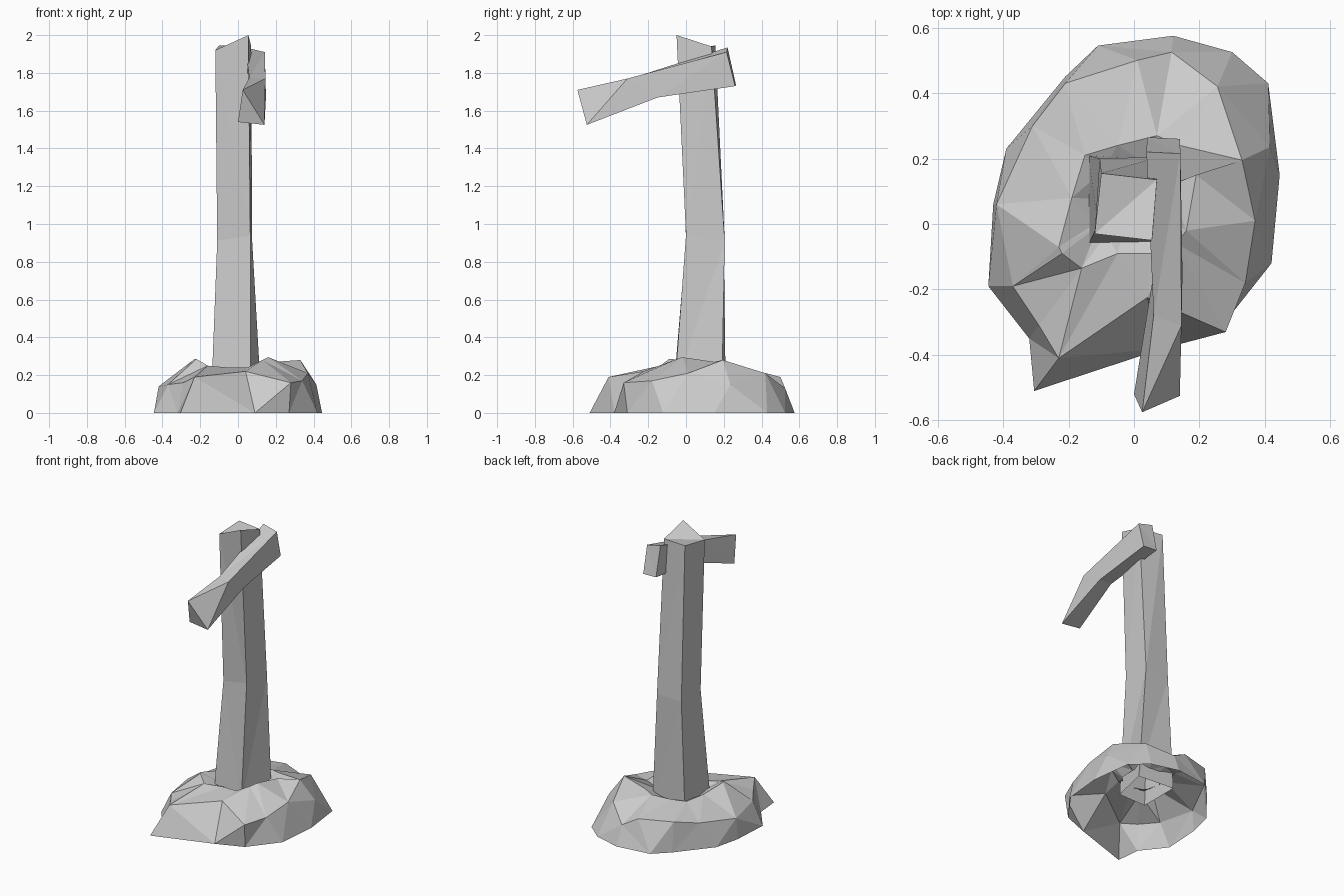
import bpy, bmesh
from mathutils import Vector

if "Cube" in bpy.data.objects:
    bpy.data.objects.remove(bpy.data.objects["Cube"])


def loft(name, rings, cap_start=False, cap_end=False):
    """Bridge rings of equal length into a flat-shaded skin."""
    bm = bmesh.new()
    loops = [[bm.verts.new(p) for p in ring] for ring in rings]
    n = len(rings[0])
    for a, b in zip(loops, loops[1:]):
        for i in range(n):
            j = (i + 1) % n
            bm.faces.new((a[i], a[j], b[j], b[i]))
    if cap_start:
        bm.faces.new(loops[0][::-1])
    if cap_end:
        bm.faces.new(loops[-1])
    bmesh.ops.remove_doubles(bm, verts=bm.verts, dist=0.0005)
    bmesh.ops.triangulate(bm, faces=[f for f in bm.faces if len(f.verts) > 3])
    bmesh.ops.recalc_face_normals(bm, faces=bm.faces)
    mesh = bpy.data.meshes.new(name)
    bm.to_mesh(mesh)
    bm.free()
    obj = bpy.data.objects.new(name, mesh)
    bpy.context.collection.objects.link(obj)
    return obj


# Post: four-sided, slightly bent, open below, slanted top
post = [
    [(-.14, -.065, .13), (.065, -.06, .13), (.12, .19, .13), (-.14, .21, .13)],
    [(-.11, 0, .91), (.065, .0, .94), (.075, .205, .91), (-.105, .20, .90)],
    [(-.12, -.03, 1.92), (.055, -.05, 2.0), (.07, .135, 1.94), (-.10, .155, 1.945)],
]
loft("post", post, cap_end=True)

# Crossbar: bent plank on the right of the post, with a chipped front corner
tip = (.14, -.525, 1.525)
crossbar = [
    [(0, -.52, 1.54), tip, tip, (.025, -.575, 1.71)],
    [(.06, -.15, 1.67), (.148, -.15, 1.67), (.145, -.31, 1.77), (.06, -.28, 1.775)],
    [(.04, .265, 1.735), (.14, .26, 1.73), (.142, .215, 1.91), (.038, .22, 1.935)],
]
bar = loft("crossbar", crossbar, cap_end=True)
# close the triangular front end
bm = bmesh.new()
bm.from_mesh(bar.data)
bmesh.ops.holes_fill(bm, edges=[e for e in bm.edges if e.is_boundary])
bmesh.ops.recalc_face_normals(bm, faces=bm.faces)
bm.to_mesh(bar.data)
bm.free()

# Mound: spokes of foot (x, y), shoulder (x, y, z) and crest (x, y, z)
spokes = [
    (-.305, -.51, -.23, -.41, .19, -.05, -.09, .24),
    (.09, -.38, .04, -.225, .22, .05, -.09, .24),
    (.27, -.31, .28, -.33, .16, .13, -.06, .28),
    (.42, -.12, .34, -.18, .17, .16, -.02, .295),
    (.445, .15, .37, .01, .21, .19, .15, .27),
    (.41, .43, .415, .235, .15, .33, .195, .28),
    (.30, .525, .255, .42, .21, .14, .24, .26),
    (.12, .575, .115, .525, .13, .07, .27, .25),
    (-.11, .545, .01, .50, .19, -.05, .24, .24),
    (-.21, .45, -.21, .43, .20, -.15, .21, .24),
    (-.39, .23, -.31, .30, .17, -.19, .08, .25),
    (-.43, .06, -.42, .06, .14, -.23, -.07, .285),
    (-.445, -.19, -.37, -.19, .15, -.22, -.09, .285),
    (-.32, -.35, -.29, -.31, .16, -.16, -.135, .25),
]
foot = [(s[0], s[1], 0) for s in spokes]
shoulder = [s[2:5] for s in spokes]
crest = [s[5:8] for s in spokes]
# inner rim tucks against the post, leaving the mound hollow underneath
centre = Vector((-.01, .07, .21))
rim = []
for x, y, z in crest:
    d = Vector((x - centre.x, y - centre.y, 0)).normalized()
    rim.append(centre + d * .125)
loft("mound", [foot, shoulder, crest, rim])
